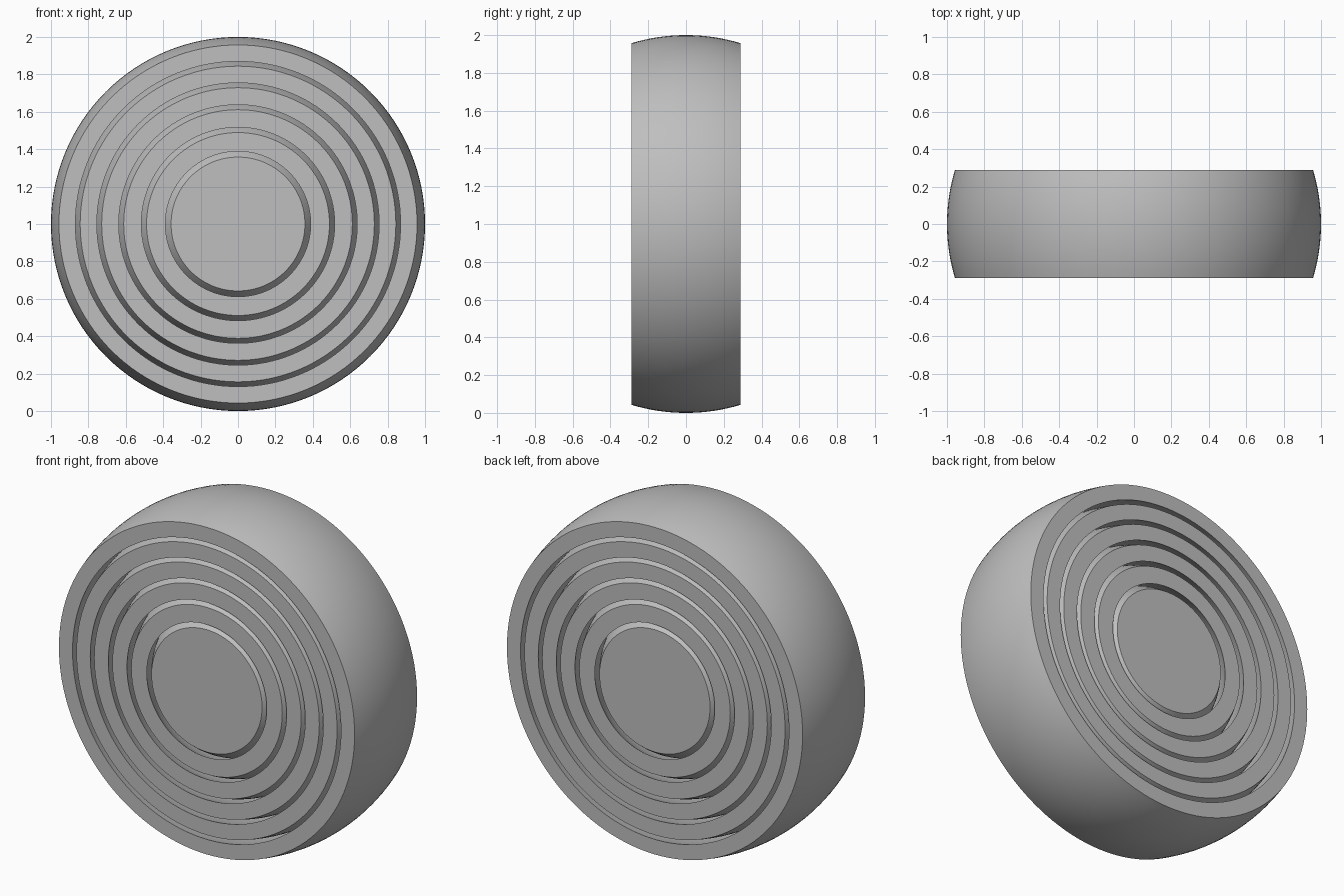
import bpy
import bmesh
import math

cube = bpy.data.objects.get("Cube")
if cube:
    bpy.data.objects.remove(cube, do_unlink=True)

HALF_WIDTH = 0.289   # flat sides cut every sphere at this distance
WALL = 0.084         # thickness of each ring
GAP = 0.024          # clearance between neighbouring rings
SEGMENTS = 128
ARC_STEPS = 16

grey = bpy.data.materials.new("plain grey")
grey.use_nodes = True
colour = (0.52, 0.52, 0.52, 1)
grey.diffuse_color = colour
grey.node_tree.nodes["Principled BSDF"].inputs["Base Color"].default_value = colour


def sphere_arc(radius):
    """Spherical band profile from the front side to the back side."""
    limit = math.asin(HALF_WIDTH / radius)
    angles = [limit * (2 * i / ARC_STEPS - 1) for i in range(ARC_STEPS + 1)]
    return [(radius * math.cos(a), radius * math.sin(a)) for a in angles]


def revolve(name, profile):
    """Spin an (x, y) profile about the y axis into a smooth solid."""
    bm = bmesh.new()
    verts = [bm.verts.new((x, y, 0)) for x, y in profile]
    edges = [bm.edges.new(pair) for pair in zip(verts, verts[1:])]
    bmesh.ops.spin(bm, geom=verts + edges, cent=(0, 0, 0), axis=(0, 1, 0),
                   angle=math.tau, steps=SEGMENTS)
    bmesh.ops.remove_doubles(bm, verts=bm.verts, dist=0.0001)
    bmesh.ops.recalc_face_normals(bm, faces=bm.faces)
    mesh = bpy.data.meshes.new(name)
    bm.to_mesh(mesh)
    bm.free()
    mesh.materials.append(grey)
    mesh.polygons.foreach_set("use_smooth", [True] * len(mesh.polygons))
    mesh.set_sharp_from_angle(angle=math.radians(30))
    obj = bpy.data.objects.new(name, mesh)
    obj.location.z = 1
    bpy.context.collection.objects.link(obj)


# Nested rings, each a band between two concentric spheres
radius = 1.0
for name in ("outer_ring", "second_ring", "third_ring", "fourth_ring", "inner_ring"):
    outer = sphere_arc(radius)
    inner = sphere_arc(radius - WALL)[::-1]
    revolve(name, outer + inner + outer[:1])
    radius -= WALL + GAP

# Solid centre with flat sides
revolve("centre_disc", [(0, -HALF_WIDTH)] + sphere_arc(radius) + [(0, HALF_WIDTH)])
